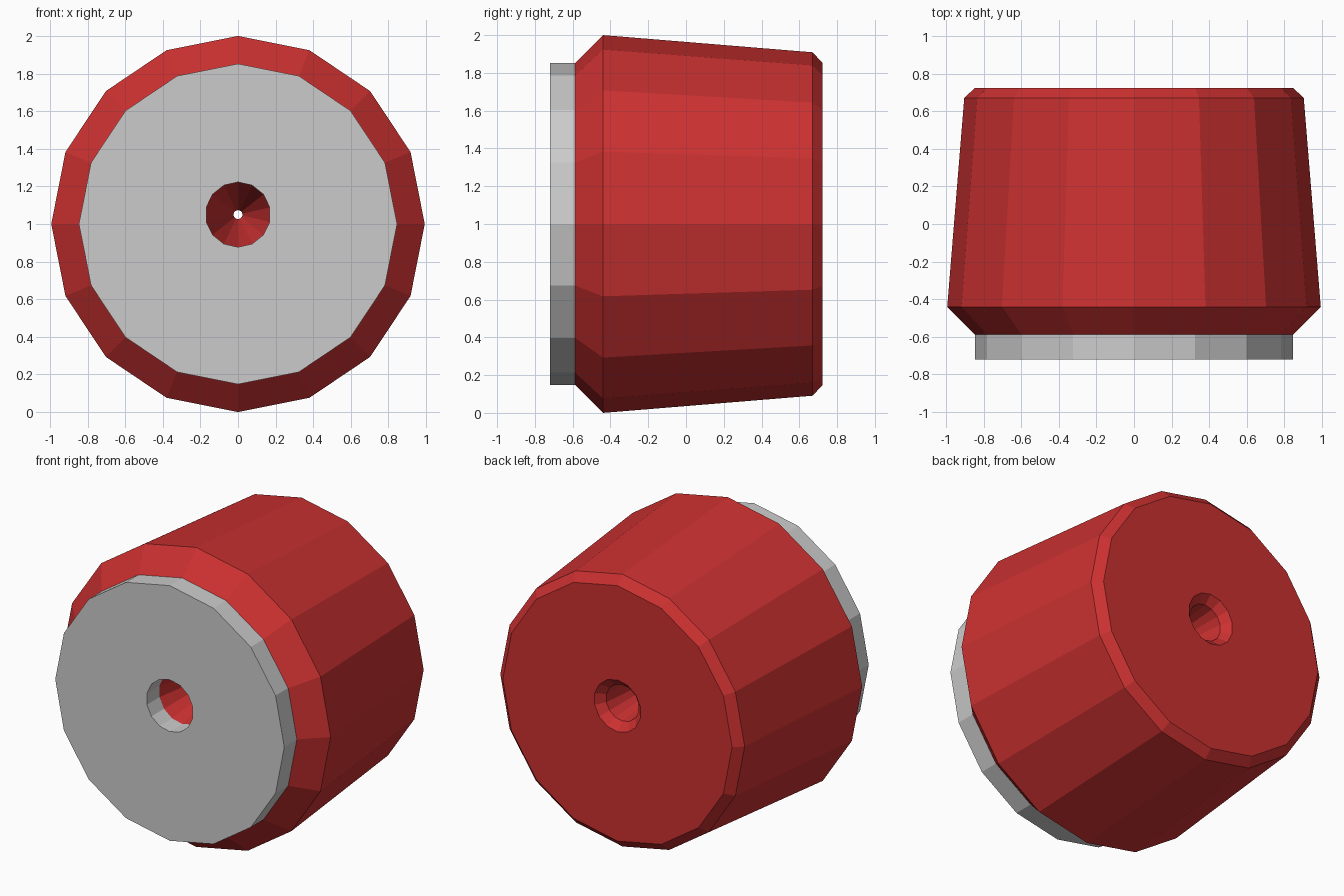
import bpy, bmesh
from math import sin, cos, pi

if "Cube" in bpy.data.objects:
    bpy.data.objects.remove(bpy.data.objects["Cube"])

HOLE_Z = 1.05


def ring(bm, y, r, n, cz, sx=1.0):
    return [bm.verts.new((sx * r * sin(2 * pi * i / n), y, cz + r * cos(2 * pi * i / n)))
            for i in range(n)]


def tube(bm, profile, n, cz, sx=1.0):
    """Loft rings along y; return the edge loops at both ends."""
    rings = [ring(bm, y, r, n, cz, sx) for y, r in profile]
    for a, b in zip(rings, rings[1:]):
        for i in range(n):
            j = (i + 1) % n
            bm.faces.new((a[i], a[j], b[j], b[i]))
    return [[bm.edges.get((q[i], q[(i + 1) % n])) for i in range(n)]
            for q in (rings[0], rings[-1])]


def bored_part(name, outer, bore, color=None):
    bm = bmesh.new()
    outer_ends = tube(bm, outer, 16, 1.0, 0.993)
    bore_ends = tube(bm, bore, 14, HOLE_Z)
    # flat end faces with the hole in them
    for o, b in zip(outer_ends, bore_ends):
        bmesh.ops.triangle_fill(bm, edges=o + b, use_beauty=True, normal=(0, 1, 0))
    bmesh.ops.recalc_face_normals(bm, faces=bm.faces[:])
    mesh = bpy.data.meshes.new(name)
    bm.to_mesh(mesh)
    bm.free()
    obj = bpy.data.objects.new(name, mesh)
    bpy.context.collection.objects.link(obj)
    if color:
        mat = bpy.data.materials.new(name + "_paint")
        mat.diffuse_color = color
        mat.use_nodes = True
        mat.node_tree.nodes["Principled BSDF"].inputs["Base Color"].default_value = mat.diffuse_color
        mesh.materials.append(mat)
    return obj


# Tapered red body, bored from both ends to a narrow neck
bored_part("body",
           [(-0.587, 0.852), (-0.44, 1.0), (0.67, 0.909), (0.723, 0.853)],
           [(-0.587, 0.173), (0.0, 0.024), (0.67, 0.122), (0.723, 0.173)],
           (0.6, 0.03, 0.03, 1))

# Grey front plate
bored_part("front_plate",
           [(-0.72, 0.852), (-0.587, 0.852)],
           [(-0.72, 0.173), (-0.587, 0.173)])
